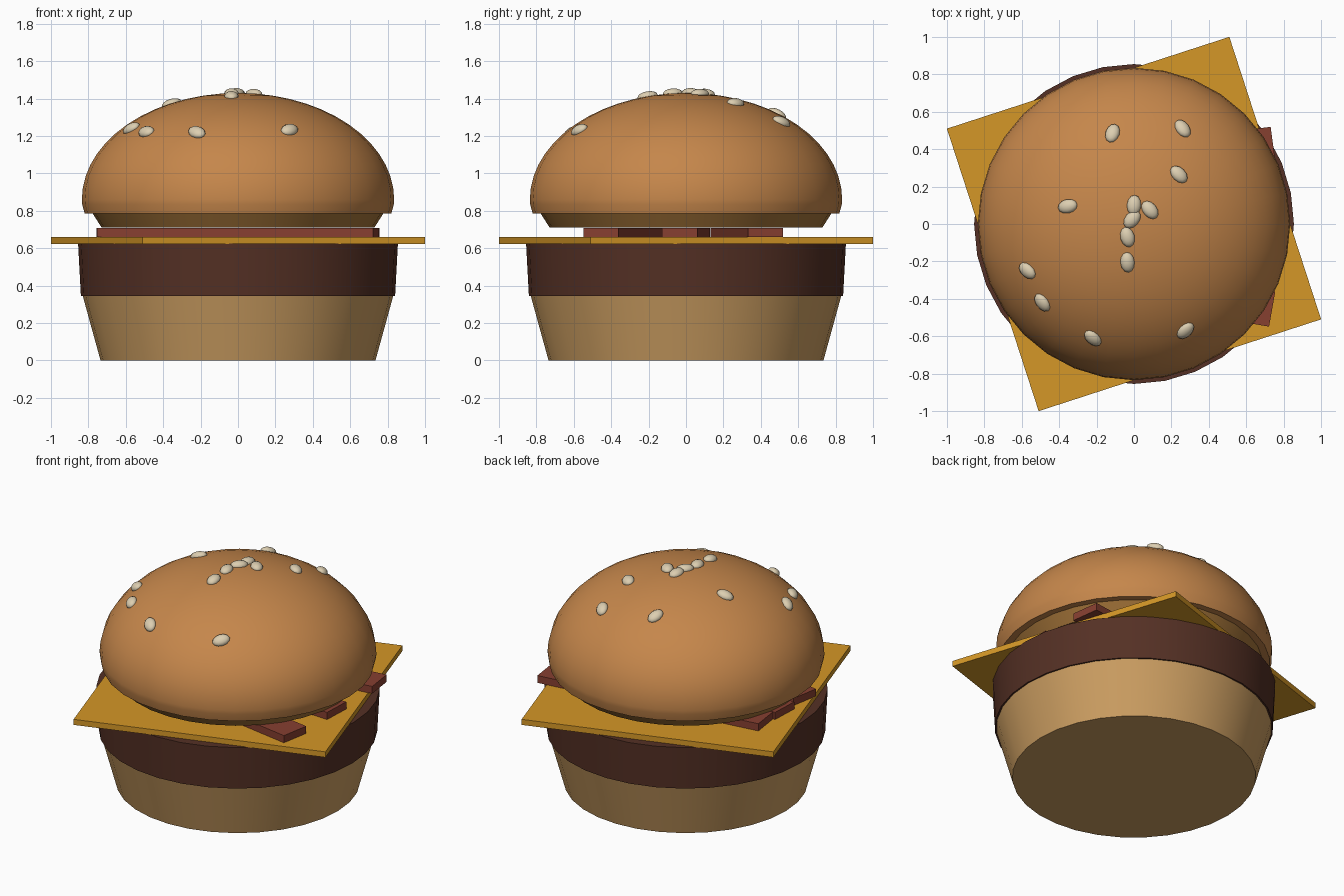
import bpy, bmesh
from math import radians, sin, cos, pi, sqrt
from mathutils import Matrix, Vector

if "Cube" in bpy.data.objects:
    bpy.data.objects.remove(bpy.data.objects["Cube"])


def material(name, rgb):
    m = bpy.data.materials.new(name)
    m.diffuse_color = (*rgb, 1)
    m.use_nodes = True
    m.node_tree.nodes["Principled BSDF"].inputs["Base Color"].default_value = m.diffuse_color
    return m


BUN = material("bun_crust", (0.56, 0.24, 0.07))
TOAST = material("toasted_bun", (0.36, 0.17, 0.04))
CRUMB = material("bun_base", (0.60, 0.34, 0.12))
MEAT = material("meat", (0.09, 0.03, 0.018))
CHEESE = material("cheese", (0.66, 0.31, 0.02))
BACON = material("bacon", (0.24, 0.05, 0.03))
SEED = material("seed", (0.72, 0.62, 0.44))


def finish(name, bm, mat, smooth=None):
    bmesh.ops.recalc_face_normals(bm, faces=bm.faces)
    mesh = bpy.data.meshes.new(name)
    bm.to_mesh(mesh)
    bm.free()
    mesh.materials.append(mat)
    ob = bpy.data.objects.new(name, mesh)
    bpy.context.collection.objects.link(ob)
    if smooth is not None:
        bpy.ops.object.select_all(action='DESELECT')
        ob.select_set(True)
        bpy.context.view_layer.objects.active = ob
        bpy.ops.object.shade_smooth_by_angle(angle=radians(smooth))
    return ob


def lathe(name, profile, mat, sides=32):
    """Spin (radius, z) points around z; open ends are closed flat."""
    bm = bmesh.new()
    rings = [[bm.verts.new((r * cos(2 * pi * i / sides), r * sin(2 * pi * i / sides), z))
              for i in range(sides)] for r, z in profile]
    for a, b in zip(rings, rings[1:]):
        for i in range(sides):
            j = (i + 1) % sides
            bm.faces.new((a[i], a[j], b[j], b[i]))
    bm.faces.new(rings[0])
    bm.faces.new(rings[-1])
    return finish(name, bm, mat, 25)


def slab(name, size, loc, angle, mat):
    bm = bmesh.new()
    bmesh.ops.create_cube(bm, size=1, matrix=Matrix.Translation(loc)
                          @ Matrix.Rotation(radians(angle), 4, 'Z')
                          @ Matrix.Diagonal((*size, 1)))
    return finish(name, bm, mat)


# Bottom bun and patty
lathe("bottom_bun", [(0.735, 0), (0.83, 0.345)], CRUMB)
lathe("patty", [(0.84, 0.345), (0.855, 0.625)], MEAT)

# Cheese slice
slab("cheese_slice", (1.588, 1.588, 0.037), (0, 0, 0.642), 18, CHEESE)

# Bacon strips
for i, (y, angle) in enumerate([(-0.325, -10), (0, -2.5), (0.325, 7.7)]):
    slab(f"bacon_strip_{i + 1}", (1.5, 0.19, 0.048), (0, y, 0.685), angle, BACON)

# Top bun: toasted underside and domed crown
R, H, ZC = 0.835, 0.57, 0.86
lathe("top_bun_underside", [(0.73, 0.712), (0.78, 0.79)], TOAST)
dome = [(R * cos(pi / 2 * k / 14), ZC + H * sin(pi / 2 * k / 14)) for k in range(14)]
lathe("top_bun_crown", [(0.82, 0.785), (0.833, 0.835)] + dome + [(0.012, ZC + H)], BUN)

# Sesame seeds lying on the crown: x, y, heading in degrees
SEEDS = [(-0.115, 0.485, 75), (0.26, 0.51, 120), (0.24, 0.265, 135), (-0.355, 0.095, 10),
         (0.085, 0.075, 130), (0, 0.1, 85), (-0.01, 0.025, 50), (-0.035, -0.07, 105),
         (-0.035, -0.205, 95), (-0.57, -0.25, 145), (-0.49, -0.42, 125),
         (-0.22, -0.61, 130), (0.275, -0.57, 50)]
for i, (x, y, heading) in enumerate(SEEDS):
    h = H * sqrt(1 - (x * x + y * y) / R ** 2)
    normal = Vector((x / R ** 2, y / R ** 2, h / H ** 2)).normalized()
    tilt = Vector((0, 0, 1)).rotation_difference(normal).to_matrix().to_4x4()
    bm = bmesh.new()
    bmesh.ops.create_uvsphere(bm, u_segments=12, v_segments=8, radius=1,
                              matrix=Matrix.Translation((x, y, ZC + h)) @ tilt
                              @ Matrix.Rotation(radians(heading), 4, 'Z')
                              @ Matrix.Diagonal((0.055, 0.038, 0.027, 1)))
    finish(f"sesame_seed_{i + 1}", bm, SEED, 60)
